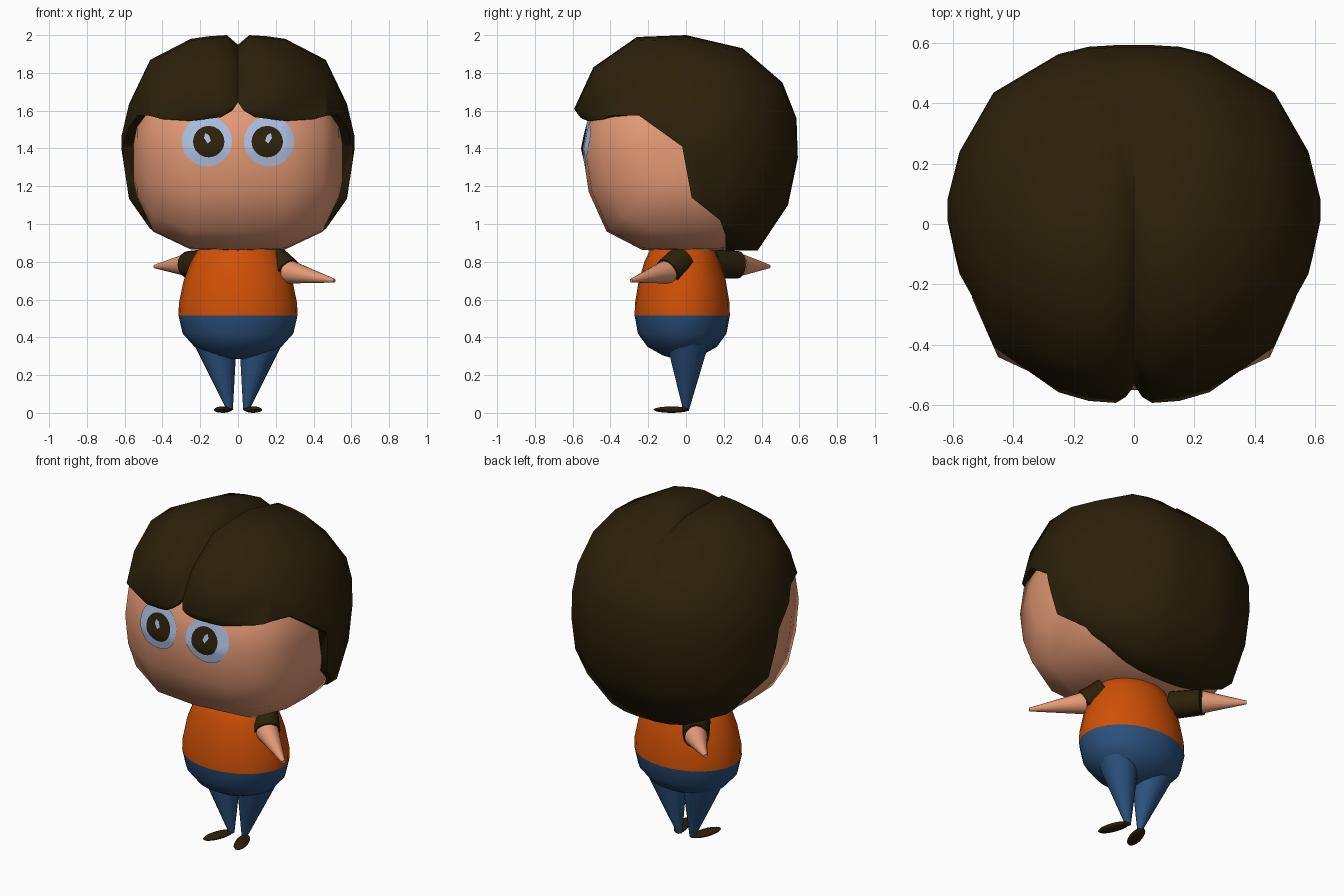
import bpy, bmesh, math
from mathutils import Vector, Matrix
from mathutils.bvhtree import BVHTree

if "Cube" in bpy.data.objects:
    bpy.data.objects.remove(bpy.data.objects["Cube"])


def material(name, rgb):
    m = bpy.data.materials.new(name)
    m.diffuse_color = (*rgb, 1)
    m.use_nodes = True
    m.node_tree.nodes["Principled BSDF"].inputs["Base Color"].default_value = m.diffuse_color
    return m


SKIN = material("skin", (0.77, 0.32, 0.18))
HAIR = material("dark_brown", (0.025, 0.0145, 0.003))
ORANGE = material("orange", (0.63, 0.08, 0.002))
BLUE = material("denim_blue", (0.025, 0.084, 0.21))
WHITE = material("eye_white", (0.42, 0.53, 0.78))


def finish(name, bm, mat, angle=50):
    bmesh.ops.recalc_face_normals(bm, faces=bm.faces)
    me = bpy.data.meshes.new(name)
    bm.to_mesh(me)
    bm.free()
    ob = bpy.data.objects.new(name, me)
    bpy.context.collection.objects.link(ob)
    if mat:
        me.materials.append(mat)
        smooth(ob, angle)
    return ob


def smooth(ob, angle):
    bpy.ops.object.select_all(action='DESELECT')
    ob.select_set(True)
    bpy.context.view_layer.objects.active = ob
    bpy.ops.object.shade_smooth_by_angle(angle=math.radians(angle))


def skin_rings(rings):
    """Closed solid through a list of rings of equal length."""
    bm = bmesh.new()
    vs = [[bm.verts.new(p) for p in r] for r in rings]
    n = len(vs[0])
    for a, b in zip(vs, vs[1:]):
        for i in range(n):
            j = (i + 1) % n
            bm.faces.new((a[i], a[j], b[j], b[i]))
    bm.faces.new(vs[0])
    bm.faces.new(vs[-1])
    return bm


def mirrored(stations):
    return [(-s[0], *s[1:]) for s in reversed(stations) if s[0] > 0] + stations


def slices(profile, stations, cy, cz, groove=False):
    """Side profile (y, z) repeated along x; stations are (x, depth, upper, lower) scales."""
    rings = []
    for x, sy, up, low in mirrored(stations):
        ring = []
        for y, z in profile:
            k = 1
            if groove and x == 0 and y < 0.4 and z > 1.3:
                k = 0.91 if z > 1.7 else 0.945
            ring.append((x, cy + (y - cy) * sy * k, cz + (z - cz) * (up if z > cz else low) * k))
        rings.append(ring)
    return skin_rings(rings)


def lathe(name, rows, mat, cy=-0.02, depth=0.8, n=24):
    rings = [[(r * math.cos(i * math.tau / n), cy + depth * r * math.sin(i * math.tau / n), z)
              for i in range(n)] for r, z in rows]
    return finish(name, skin_rings(rings), mat)


def taper(name, p0, p1, r0, r1, mat, n=16):
    p0, p1 = Vector(p0), Vector(p1)
    rot = (p1 - p0).to_track_quat('Z', 'Y').to_matrix().to_4x4()
    bm = bmesh.new()
    bmesh.ops.create_cone(bm, cap_ends=True, segments=n, radius1=r0, radius2=r1,
                          depth=(p1 - p0).length,
                          matrix=Matrix.Translation((p0 + p1) / 2) @ rot)
    return finish(name, bm, mat)


# Head
head_side = [(-0.55, 1.40), (-0.515, 1.17), (-0.42, 0.96), (-0.23, 0.862), (0, 0.855),
             (0.2, 0.862), (0.38, 0.96), (0.45, 1.2), (0.45, 1.5), (0.3, 1.78),
             (0, 1.87), (-0.33, 1.8), (-0.51, 1.6)]
head = finish("head", slices(head_side, [(0, 1, 1, 1), (0.25, 0.97, 0.97, 0.98),
                                         (0.45, 0.8, 0.75, 0.8), (0.535, 0.45, 0.35, 0.45),
                                         (0.553, 0.15, 0.1, 0.3)], 0.0, 1.38), SKIN, 60)

# Hair: full cap with a centre parting, then the face opening is cut away
hair_side = [(0, 2.0), (-0.26, 1.99), (-0.49, 1.83), (-0.592, 1.61), (-0.555, 1.555),
             (-0.53, 1.40), (-0.5, 1.15), (-0.4, 0.95), (-0.2, 0.86), (0.2, 0.86),
             (0.38, 0.86), (0.54, 1.10), (0.592, 1.35), (0.585, 1.56), (0.51, 1.75),
             (0.3, 1.93)]
hair = finish("hair", slices(hair_side, [(0, 1, 1, 1), (0.06, 1, 1, 1), (0.15, 0.99, 0.99, 0.99),
                                         (0.25, 0.945, 0.965, 0.96), (0.465, 0.71, 0.77, 0.8),
                                         (0.577, 0.35, 0.36, 0.52), (0.617, 0.06, 0.06, 0.06)],
                             0.05, 1.43, groove=True), HAIR, 60)
fringe = [(0, 1.645), (0.03, 1.60), (0.09, 1.565), (0.25, 1.545), (0.4, 1.555),
          (0.48, 1.575), (0.8, 1.575)]
opening = [[(x, y, z) for y, z in ((-1, top), (-0.25, top), (-0.02, 1.41), (0.03, 1.14),
                                   (0.18, 1.02), (0.21, 0.94), (0.21, 0.5), (-1, 0.5))]
           for x, top in mirrored(fringe)]
cutter = finish("face_opening_cutter", skin_rings(opening), None)
cutter.hide_render = True
cut = hair.modifiers.new("face_opening", 'BOOLEAN')
cut.operation = 'DIFFERENCE'
cut.solver = 'EXACT'
cut.object = cutter
bpy.context.view_layer.objects.active = hair
bpy.ops.object.modifier_apply(modifier=cut.name)
bpy.data.objects.remove(cutter)
smooth(hair, 60)

# Eyes: thin plates laid on the face
face = BVHTree.FromPolygons([v.co for v in head.data.vertices],
                            [p.vertices[:] for p in head.data.polygons])


def plate(name, outline, lift, mat):
    cx = sum(p[0] for p in outline) / len(outline)
    cz = sum(p[1] for p in outline) / len(outline)

    def on_face(x, z):
        hit = face.ray_cast(Vector((x, -2, z)), Vector((0, 1, 0)))[0]
        return (x, hit.y - lift, z)

    bm = bmesh.new()
    mid = bm.verts.new(on_face(cx, cz))
    n, prev = len(outline), None
    for f in (0.25, 0.5, 0.75, 1):
        ring = [bm.verts.new(on_face(cx + (x - cx) * f, cz + (z - cz) * f)) for x, z in outline]
        for i in range(n):
            j = (i + 1) % n
            bm.faces.new((mid, ring[i], ring[j]) if prev is None
                         else (prev[i], ring[i], ring[j], prev[j]))
        prev = ring
    ob = finish(name, bm, mat)
    if sum(p.normal.y for p in ob.data.polygons) > 0:
        ob.data.flip_normals()
    return ob


def circle(x, z, r, n=28):
    return [(x + r * math.cos(i * math.tau / n), z + r * math.sin(i * math.tau / n))
            for i in range(n)]


for side, s in (("right", 1), ("left", -1)):
    plate(side + "_eye_white", circle(s * 0.165, 1.438, 0.133), 0.007, WHITE)
    plate(side + "_pupil", circle(s * 0.155, 1.436, 0.083), 0.011, HAIR)
    plate(side + "_eye_glint", [(s * x, z) for x, z in
          ((0.174, 1.482), (0.18, 1.455), (0.16, 1.426), (0.144, 1.44), (0.154, 1.47))],
          0.014, WHITE)

    # Legs and feet
    taper(side + "_leg", (s * 0.042, 0, 0.012), (s * 0.119, 0.01, 0.385), 0.015, 0.117, BLUE)
    bm = bmesh.new()
    bmesh.ops.create_uvsphere(bm, u_segments=16, v_segments=8, radius=1,
                              matrix=Matrix.Translation((s * 0.08, -0.077, 0.017))
                              @ Matrix.Rotation(s * 0.33, 4, 'Z')
                              @ Matrix.Diagonal((0.038, 0.1, 0.017, 1)))
    finish(side + "_foot", bm, HAIR)

# Body
lathe("shirt", [(0.315, 0.515), (0.313, 0.58), (0.288, 0.70), (0.25, 0.80), (0.215, 0.86),
                (0.13, 0.91)], ORANGE)
lathe("trousers", [(0.05, 0.285), (0.13, 0.305), (0.23, 0.35), (0.293, 0.42),
                   (0.315, 0.515)], BLUE)

# Arms: one swings forward, the other back
for side, shoulder, elbow, tip in (
        ("right", (0.19, -0.02, 0.81), (0.266, -0.098, 0.748), (0.51, -0.29, 0.70)),
        ("left", (-0.16, 0.13, 0.79), (-0.26, 0.275, 0.784), (-0.44, 0.44, 0.775))):
    taper(side + "_sleeve", shoulder, elbow, 0.078, 0.073, HAIR)
    taper(side + "_forearm", elbow, tip, 0.064, 0.01, SKIN)
